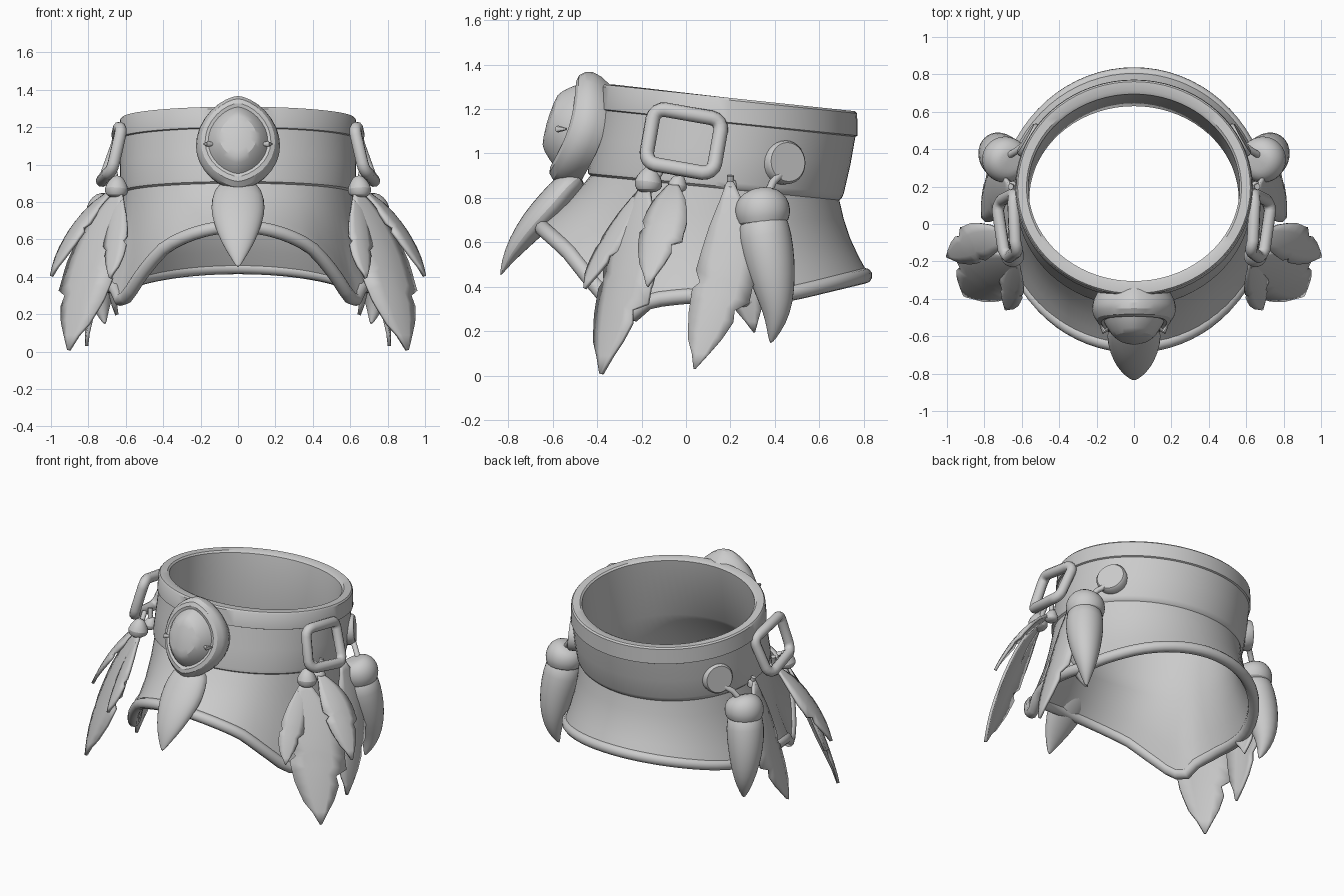
import bpy, bmesh, math
from mathutils import Vector as V

if "Cube" in bpy.data.objects:
    bpy.data.objects.remove(bpy.data.objects["Cube"])

def finish(ob, mirror=False, sub=0, solid=0, angle=40):
    if ob.type == 'MESH':
        bm = bmesh.new()
        bm.from_mesh(ob.data)
        bmesh.ops.recalc_face_normals(bm, faces=bm.faces)
        bm.to_mesh(ob.data)
        bm.free()
        ob.data.shade_smooth()
        ob.data.set_sharp_from_angle(angle=math.radians(angle))
    if solid:
        m = ob.modifiers.new("thickness", 'SOLIDIFY')
        m.thickness, m.offset = solid, 0
    if mirror:
        m = ob.modifiers.new("mirror", 'MIRROR')
        m.use_mirror_merge = False
    if sub:
        ob.modifiers.new("smooth", 'SUBSURF').levels = sub
        ob.modifiers["smooth"].render_levels = sub
    return ob

def make(name, verts, faces):
    me = bpy.data.meshes.new(name)
    me.from_pydata(verts, [], faces)
    ob = bpy.data.objects.new(name, me)
    bpy.context.collection.objects.link(ob)
    return ob

def loft(name, rings, cap=True, loop=False, **kw):
    n, k = len(rings[0]), len(rings)
    faces = [(i*n+j, i*n+(j+1) % n, (i+1) % k*n+(j+1) % n, (i+1) % k*n+j)
             for i in range(k if loop else k-1) for j in range(n)]
    if cap and not loop:
        faces += [tuple(range(n))[::-1], tuple(range((k-1)*n, k*n))]
    return finish(make(name, [p for r in rings for p in r], faces), **kw)

def tube(name, pts, radius, cyclic=False, mirror=False):
    cu = bpy.data.curves.new(name, 'CURVE')
    cu.dimensions, cu.bevel_depth, cu.bevel_resolution = '3D', radius, 3
    cu.use_fill_caps = True
    sp = cu.splines.new('POLY')
    sp.points.add(len(pts)-1)
    for q, p in zip(sp.points, pts):
        q.co = (*p, 1)
    sp.use_cyclic_u = cyclic
    sp.use_smooth = True
    ob = bpy.data.objects.new(name, cu)
    bpy.context.collection.objects.link(ob)
    return finish(ob, mirror)

def tapered(name, path, radii, side=(1, 0, 0), flat=1, n=14, **kw):
    """Round or flattened body swept along a path with a radius per point."""
    path, rings = [V(p) for p in path], []
    for i, p in enumerate(path):
        t = (path[min(i+1, len(path)-1)] - path[max(i-1, 0)]).normalized()
        s = (V(side) - t*t.dot(V(side))).normalized()
        d = t.cross(s)
        rings.append([p + radii[i]*(s*math.cos(a) + d*flat*math.sin(a))
                      for a in (math.tau*j/n for j in range(n))])
    return loft(name, rings, **kw)

# Collar: leaning band on top, flared skirt with an arched front hem dipping at the corners
N = 72
ANG = [math.tau*i/N for i in range(N)]
HEM = [(-1, .45), (-.6, .38), (-.3, .34), (.1, .36), (.33, .34), (.45, .26), (.57, .33), (.7, .44), (.83, .56), (1, .67)]
def ring(cy, rx, ry, zf, zb):
    return [V((rx*math.sin(a), cy-ry*math.cos(a), (zf+zb)/2+(zf-zb)/2*math.cos(a))) for a in ANG]
def hem_ring(off):
    out = []
    for a in ANG:
        c = max(-1, min(1, math.cos(a)))
        (c0, z0), (c1, z1) = next((p, q) for p, q in zip(HEM, HEM[1:]) if c <= q[0])
        z = z0 + (z1-z0)*(c-c0)/(c1-c0)
        out.append(V(((.715-off)*math.sin(a), .075-(.75-off)*c, z)))
    return out
def mix(r, s, t, pinch):
    return [p.lerp(q, t) - V(((p.x+q.x)/2, (p.y+q.y)/2-.1, 0))*pinch for p, q in zip(r, s)]

waist_o, waist_i = ring(.13, .615, .56, .9, .79), ring(.13, .56, .50, .9, .79)
hem_o, hem_i = hem_ring(0), hem_ring(.05)
skirt = [waist_o] + [mix(waist_o, hem_o, t, .03*math.sin(math.pi*t)) for t in (.25, .5, .75)] + [hem_o]
lining = [hem_i] + [mix(waist_i, hem_i, t, .03*math.sin(math.pi*t)) for t in (.75, .5, .25)] + [waist_i]
loft("collar", [ring(.195, .565, .50, 1.30, 1.18), ring(.195, .575, .52, 1.31, 1.19),
                ring(.195, .622, .566, 1.31, 1.19), ring(.195, .63, .575, 1.30, 1.18),
                ring(.19, .636, .582, 1.20, 1.08), ring(.19, .626, .572, 1.195, 1.075),
                ring(.165, .63, .575, 1.06, .95), ring(.135, .63, .575, .93, .82),
                ring(.13, .626, .571, .91, .80)] + skirt + lining, loop=True, angle=35)
tube("hem_roll", hem_ring(.022), .036, cyclic=True)

# Front medallion: broad pointed oval rim, shallow groove and a low dome, leaning back
up, out, mid = V((0, .29, .957)), V((0, -.957, .29)), V((0, -.495, 1.115))
rings = []
for s, h in ((.88, -.09), (.97, -.04), (1, 0), (.97, .03), (.88, .055), (.78, .06),
             (.71, .052), (.66, .07), (.54, .105), (.44, .122), (.3, .128), (.08, .132)):
    r = []
    for j in range(32):
        a = math.tau*j/32
        c = math.cos(a)
        x = .225*s*math.copysign(abs(c)**1.25, c)
        r.append(mid + V((x, 0, 0)) + up*(.262*s*math.sin(a)) + out*(h - .9*x*x))
    rings.append(r)
loft("medallion", rings, angle=25)
tapered("medallion_stud", [(.14, -.56, 1.11), (.16, -.575, 1.11), (.18, -.54, 1.11)],
        [.01, .016, .005], side=(0, 0, 1), n=8, mirror=True)

# Tooth below the medallion
tapered("front_tooth", [(0, -.47, .90), (0, -.53, .86), (0, -.60, .77), (0, -.68, .69),
                        (0, -.76, .59), (0, -.81, .51), (0, -.835, .45)],
        [.09, .135, .152, .135, .095, .045, .006], flat=.5, sub=1)

# Rectangular side buckles
pts = []
for sy, sz, a0 in ((1, 1, 0), (-1, 1, 90), (-1, -1, 180), (1, -1, 270)):
    for k in range(5):
        a = math.radians(a0 + k*22.5)
        u, v = sy*.105 + .05*math.cos(a), sz*.075 + .05*math.sin(a)
        t = math.radians(-10)
        y, z = u*math.cos(t) - v*math.sin(t), u*math.sin(t) + v*math.cos(t)
        pts.append((.69 - .3*z - 1.2*y*y + .04*y, y-.01, 1.055+z))
tube("buckle", pts, .033, cyclic=True, mirror=True)

# Side discs and their hanging links
c, d = V((.565, .45, .96)), V((.86, .5, .08)).normalized()
tapered("disc", [c - d*.04, c + d*.005, c + d*.018], [.098, .098, .088], side=(0, 0, 1), n=28, mirror=True)
tube("disc_link", [(.59, .42, .90), (.63, .39, .87), (.68, .36, .80)], .018, mirror=True)

# Side horns with rounded caps
tapered("horn_cap", [(.675, .335, .835), (.68, .337, .825), (.685, .34, .79), (.69, .345, .74), (.69, .347, .69), (.69, .35, .67)],
        [.04, .085, .12, .13, .12, .09], n=16, mirror=True, sub=1)
tapered("horn", [(.69, .34, .74), (.705, .355, .62), (.725, .38, .50), (.735, .40, .38),
                 (.735, .41, .28), (.725, .395, .20), (.71, .38, .145)],
        [.11, .125, .115, .093, .062, .032, .005], n=16, mirror=True, sub=1)

# Feathers: (t, left width, right width) rows; close t steps make the torn notches
EDGE = [(0, .12, .12), (.08, .35, .35), (.2, .7, .7), (.32, .9, .9), (.42, 1, 1), (.5, .78, 1),
        (.52, 1, .98), (.6, .95, 1), (.66, .9, .6), (.72, .8, .68), (.82, .6, .5), (.92, .3, .27), (1, .03, .03)]
def feather(name, a, b, c, side, width):
    a, b, c, side = V(a), V(b), V(c), V(side).normalized()
    verts, faces = [], []
    for i, (t, l, r) in enumerate(EDGE):
        p = a*(1-t)**2 + b*2*t*(1-t) + c*t*t
        tan = ((b-a)*(1-t) + (c-b)*t).normalized()
        n = side.cross(tan)
        n = -n if n.x < 0 else n
        for w in (-l, -l/2, 0, r/2, r):
            verts.append(p + side*w*width + n*width*.2*(.4-w*w) + tan*width*.3*abs(w)*(t < .9))
        if i:
            faces += [(5*i-5+j, 5*i-4+j, 5*i+1+j, 5*i+j) for j in range(4)]
    finish(make(name, verts, faces), mirror=True, solid=.018)

feather("feather_large", (.62, -.17, .86), (.83, -.27, .50), (.895, -.37, .005), (.75, .66, 0), .175)
feather("feather_outer", (.65, -.05, .86), (.87, -.09, .74), (.99, -.17, .40), (.35, .9, 0), .105)
feather("feather_inner", (.62, -.19, .84), (.66, -.34, .62), (.68, -.45, .39), (.6, .6, .1), .08)
feather("feather_rear", (.65, .20, .87), (.79, .23, .45), (.80, .04, .03), (.1, 1, 0), .135)
feather("feather_back", (.66, .22, .80), (.74, .24, .50), (.64, .31, .20), (.2, 1, 0), .10)

# Beads tying the feathers, with short cords
for y, z, s in ((-.17, .875, .065), (-.04, .86, .045), (.2, .85, .03)):
    tapered("feather_bead", [(.64, y+.02, z+s), (.645, y+.01, z+s*.6), (.65, y, z-s*.1), (.65, y, z-s*.6), (.65, y, z-s*.8)],
            [s*.3, s*.7, s*1.1, s*.9, s*.4], n=12, mirror=True, sub=1)
for y0, y1 in ((-.08, -.15), (-.02, -.04), (.2, .2)):
    tube("feather_cord", [(.66, y0, .96 if y0 < .1 else .9), (.655, (y0+y1)/2, .92 if y0 < .1 else .88), (.645, y1, .86)], .016, mirror=True)
